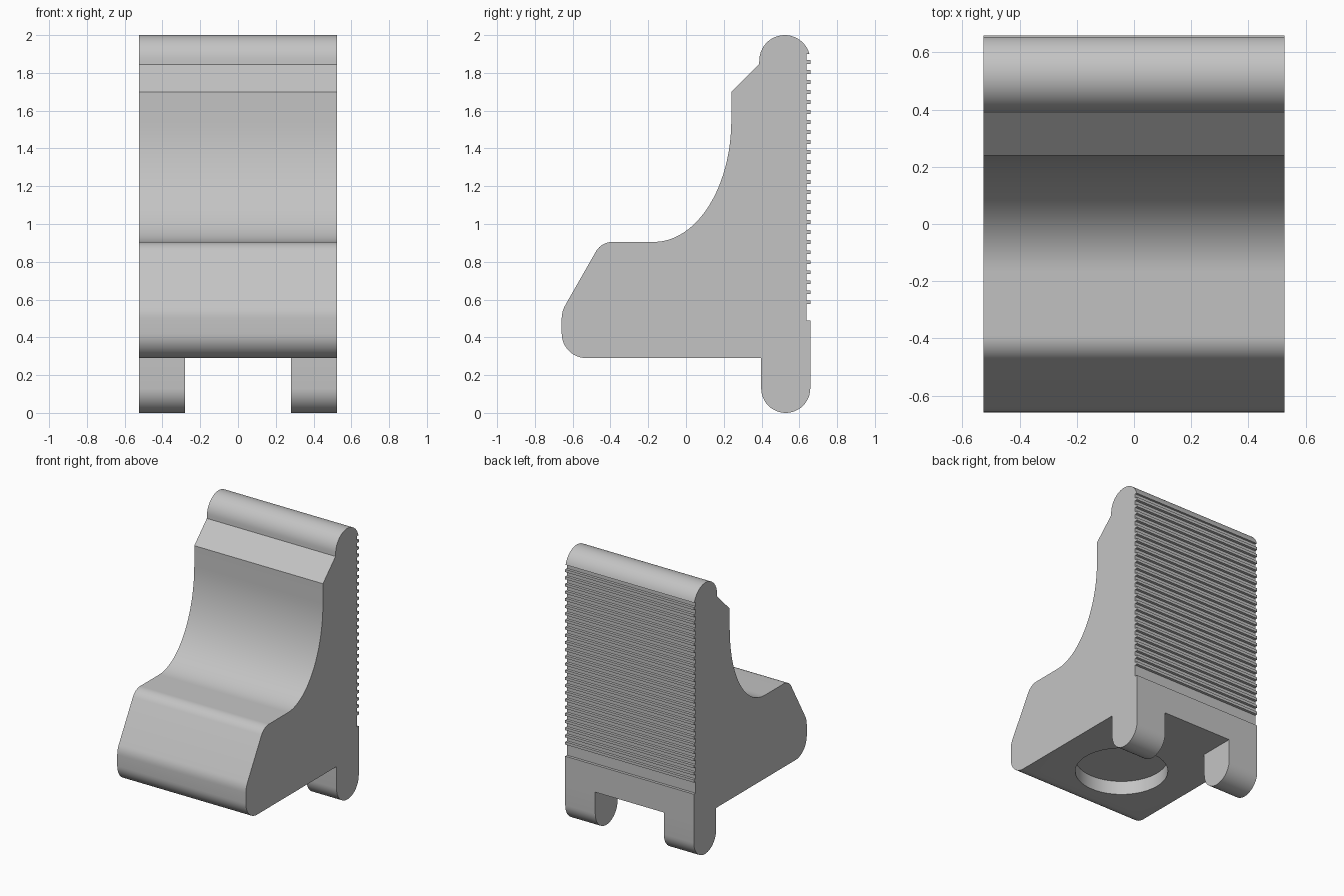
import bpy, bmesh, math

HALF_W = 0.525     # half width along x
BACK = 0.658       # outer back plane
GROOVE = 0.638     # bottom of the back grooves
BASE = 0.29        # underside of the block

if "Cube" in bpy.data.objects:
    bpy.data.objects.remove(bpy.data.objects["Cube"], do_unlink=True)

grey = bpy.data.materials.new("light_grey")
grey.use_nodes = True
colour = (0.55, 0.55, 0.55, 1)
grey.diffuse_color = colour
grey.node_tree.nodes["Principled BSDF"].inputs["Base Color"].default_value = colour


def arc(cy, cz, ry, rz, start, end, steps=12):
    """Points on an elliptical arc in the side plane, angles in degrees."""
    angles = [math.radians(start + (end - start) * i / steps) for i in range(steps + 1)]
    return [(cy + ry * math.cos(a), cz + rz * math.sin(a)) for a in angles]


def extrude(name, profile, x0, x1):
    """Extrude a side profile of (y, z) points from x0 to x1."""
    bm = bmesh.new()
    face = bm.faces.new([bm.verts.new((x0, y, z)) for y, z in profile])
    moved = bmesh.ops.extrude_face_region(bm, geom=[face])["geom"]
    verts = [v for v in moved if isinstance(v, bmesh.types.BMVert)]
    bmesh.ops.translate(bm, verts=verts, vec=(x1 - x0, 0, 0))
    bmesh.ops.recalc_face_normals(bm, faces=bm.faces)
    mesh = bpy.data.meshes.new(name)
    bm.to_mesh(mesh)
    bm.free()
    mesh.materials.append(grey)
    obj = bpy.data.objects.new(name, mesh)
    bpy.context.collection.objects.link(obj)
    return obj


def activate(obj):
    bpy.ops.object.select_all(action='DESELECT')
    obj.select_set(True)
    bpy.context.view_layer.objects.active = obj


# Front of the body: rounded nose, slope, shelf, concave sweep, chamfer, round top
profile = arc(-0.528, 0.42, 0.13, 0.13, 270, 180)
profile += arc(-0.518, 0.50, 0.14, 0.14, 180, 148.7, 5)
profile += arc(-0.39, 0.805, 0.10, 0.10, 148.7, 90, 8)
profile += arc(-0.17, 1.55, 0.41, 0.645, 270, 360, 24)
profile += [(0.24, 1.70), (0.387, 1.845)]
profile += arc(0.523, 1.865, 0.135, 0.135, 180, 15, 24)

# Grooved back, running downwards
profile.append((GROOVE, 1.90))
pitch, tooth = 0.053, 0.02
for i in range(25):
    z = 1.858 - i * pitch
    profile += [(GROOVE, z + tooth / 2), (BACK, z + tooth / 2),
                (BACK, z - tooth / 2), (GROOVE, z - tooth / 2)]
profile += [(GROOVE, 0.49), (BACK, 0.49), (BACK, BASE)]
body = extrude("body", profile, -HALF_W, HALF_W)

# Shallow round recess in the underside
bpy.ops.mesh.primitive_cylinder_add(vertices=64, radius=0.31, depth=0.2,
                                    location=(0, -0.13, BASE))
cutter = bpy.context.object
cutter.name = "recess_cutter"
cutter.hide_render = True
cutter.data.materials.append(grey)
activate(body)
cut = body.modifiers.new("recess", 'BOOLEAN')
cut.operation = 'DIFFERENCE'
cut.solver = 'EXACT'
cut.object = cutter
bpy.ops.object.modifier_apply(modifier=cut.name)
bpy.data.objects.remove(cutter, do_unlink=True)

# Two round-ended feet at the back
foot_profile = [(BACK, BASE), (0.398, BASE)] + arc(0.528, 0.13, 0.13, 0.13, 180, 360, 24)
feet = [extrude("left_foot", foot_profile, 0.28, HALF_W),
        extrude("right_foot", foot_profile, -HALF_W, -0.28)]

for obj in [body] + feet:
    activate(obj)
    bpy.ops.object.shade_smooth_by_angle(angle=math.radians(30))
